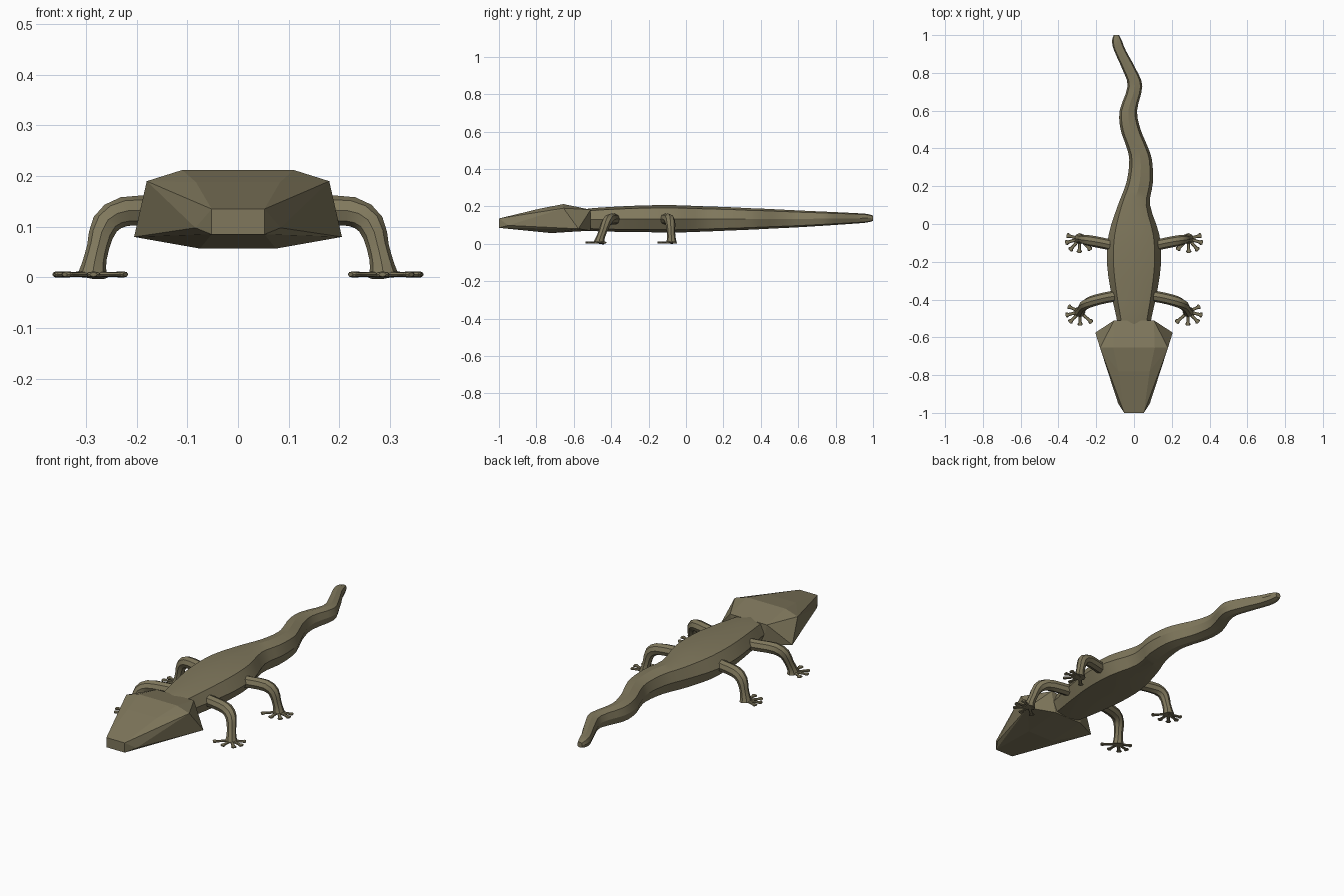
import bpy, bmesh, math
from mathutils import Vector

if "Cube" in bpy.data.objects:
    bpy.data.objects.remove(bpy.data.objects["Cube"])

skin = bpy.data.materials.new("olive skin")
skin.diffuse_color = (0.215, 0.187, 0.108, 1)
skin.use_nodes = True
skin.node_tree.nodes["Principled BSDF"].inputs["Base Color"].default_value = skin.diffuse_color


def finish(bm, name, angle=None, mirror=False):
    bmesh.ops.recalc_face_normals(bm, faces=bm.faces)
    me = bpy.data.meshes.new(name)
    bm.to_mesh(me)
    bm.free()
    ob = bpy.data.objects.new(name, me)
    bpy.context.collection.objects.link(ob)
    me.materials.append(skin)
    if mirror:
        m = ob.modifiers.new("mirror", 'MIRROR')
        m.use_mirror_merge = False
    if angle:
        bpy.ops.object.select_all(action='DESELECT')
        ob.select_set(True)
        bpy.context.view_layer.objects.active = ob
        bpy.ops.object.shade_smooth_by_angle(angle=math.radians(angle))
    return ob


def skin_rings(bm, rings):
    """Join rings of points into a closed, capped tube."""
    vs = [[bm.verts.new(p) for p in r] for r in rings]
    n = len(vs[0])
    for a, b in zip(vs, vs[1:]):
        for i in range(n):
            bm.faces.new((a[i], a[(i + 1) % n], b[(i + 1) % n], b[i]))
    bm.faces.new(vs[0])
    bm.faces.new(vs[-1])


def smooth_rows(rows, steps):
    """Catmull-Rom interpolation of rows of numbers."""
    rows = [Vector(r) for r in rows]
    out = []
    for i in range(len(rows) - 1):
        p0, p1 = rows[max(i - 1, 0)], rows[i]
        p2, p3 = rows[i + 1], rows[min(i + 2, len(rows) - 1)]
        for k in range(steps):
            t = k / steps
            out.append(0.5 * (2 * p1 + (p2 - p0) * t + (2 * p0 - 5 * p1 + 4 * p2 - p3) * t * t
                              + (3 * p1 - p0 - 3 * p2 + p3) * t ** 3))
    return out + [rows[-1]]


def tube(bm, rows, ref, sides=8):
    """Rows are x, y, z, half width, half thickness along ref."""
    pts = [Vector(r[:3]) for r in rows]
    rings = []
    for i, r in enumerate(rows):
        d = (pts[min(i + 1, len(pts) - 1)] - pts[max(i - 1, 0)]).normalized()
        side = d.cross(ref).normalized()
        up = side.cross(d)
        rings.append([pts[i] + side * r[3] * math.cos(a) + up * r[4] * math.sin(a)
                      for a in (2 * math.pi * k / sides for k in range(sides))])
    skin_rings(bm, rings)


# body and winding tail: y, centre x, half width, bottom z, top z
spine = [(-.57, 0, .085, .075, .18), (-.50, 0, .092, .068, .19), (-.38, 0, .118, .064, .198),
         (-.22, 0, .142, .062, .205), (-.06, 0, .135, .06, .206), (.10, 0, .085, .065, .2),
         (.22, .03, .07, .07, .196), (.34, .035, .06, .075, .19), (.42, .012, .056, .079, .187),
         (.50, -.018, .053, .083, .183), (.60, -.03, .046, .088, .178), (.73, .005, .039, .096, .172),
         (.82, -.026, .036, .102, .168), (.92, -.075, .031, .109, .163), (.97, -.09, .026, .114, .159),
         (1.0, -.093, .014, .122, .15)]
rows = smooth_rows([r[:4] for r in spine], 3)
tops = smooth_rows([(r[4], 0, 0) for r in spine], 3)
bm = bmesh.new()
rings = []
for (y, cx, w, lo), t in zip(rows, tops):
    mid, h = (lo + t[0]) / 2, (t[0] - lo) / 2
    rings.append([(cx + w * a, y, mid + h * b) for a, b in
                  ((1, 0), (.76, .8), (0, 1), (-.76, .8), (-1, 0), (-.76, -.8), (0, -1), (.76, -.8))])
skin_rings(bm, rings)
finish(bm, "body_and_tail", 25)

# faceted wedge head
half = [(.052, -1, .135), (.052, -1, .085), (.084, -.95, .098), (.083, -.78, .188),
        (.11, -.655, .212), (.18, -.655, .19), (.205, -.575, .08), (.075, -.72, .057),
        (.105, -.51, .182), (.08, -.51, .07)]
bm = bmesh.new()
for x, y, z in half:
    bm.verts.new((x, y, z))
    bm.verts.new((-x, y, z))
bmesh.ops.convex_hull(bm, input=bm.verts)
bmesh.ops.dissolve_limit(bm, angle_limit=.02, verts=bm.verts, edges=bm.edges)
finish(bm, "head")

# bent legs with splayed, pad-tipped toes
front_path = [(.06, -.375, .13, .03, .03), (.15, -.39, .132, .029, .029), (.225, -.41, .13, .029, .029),
              (.262, -.43, .105, .027, .026), (.276, -.447, .06, .022, .022),
              (.284, -.46, .025, .024, .024), (.287, -.465, .003, .03, .03)]
hind_path = [(.06, -.125, .13, .03, .03), (.15, -.105, .132, .029, .029), (.225, -.09, .13, .029, .029),
             (.262, -.083, .105, .027, .026), (.276, -.08, .06, .022, .022),
             (.284, -.078, .025, .024, .024), (.287, -.078, .003, .03, .03)]
front_toes = [(.35, -.435), (.362, -.483), (.342, -.522), (.285, -.538), (.222, -.522)]
hind_toes = [(.357, -.06), (.364, -.1), (.34, -.14), (.29, -.153), (.228, -.138)]
for name, path, toes in (("front_legs", front_path, front_toes), ("hind_legs", hind_path, hind_toes)):
    bm = bmesh.new()
    tube(bm, smooth_rows([r[:4] for r in path], 2) and
         [(*a, b[0]) for a, b in zip(smooth_rows([r[:4] for r in path], 2),
                                     smooth_rows([(r[4], 0, 0) for r in path], 2))], Vector((0, 1, 0)))
    base = Vector((path[-1][0], path[-1][1], .006))
    for tx, ty in toes:
        tip = Vector((tx, ty, .006))
        prof = ((0, .01, .006), (.6, .008, .005), (.78, .009, .005), (.88, .014, .006), (.95, .013, .006), (1, .007, .004))
        tube(bm, [(*base.lerp(tip, f), w, h) for f, w, h in prof], Vector((0, 0, 1)), 8)
    finish(bm, name, 35, True)
